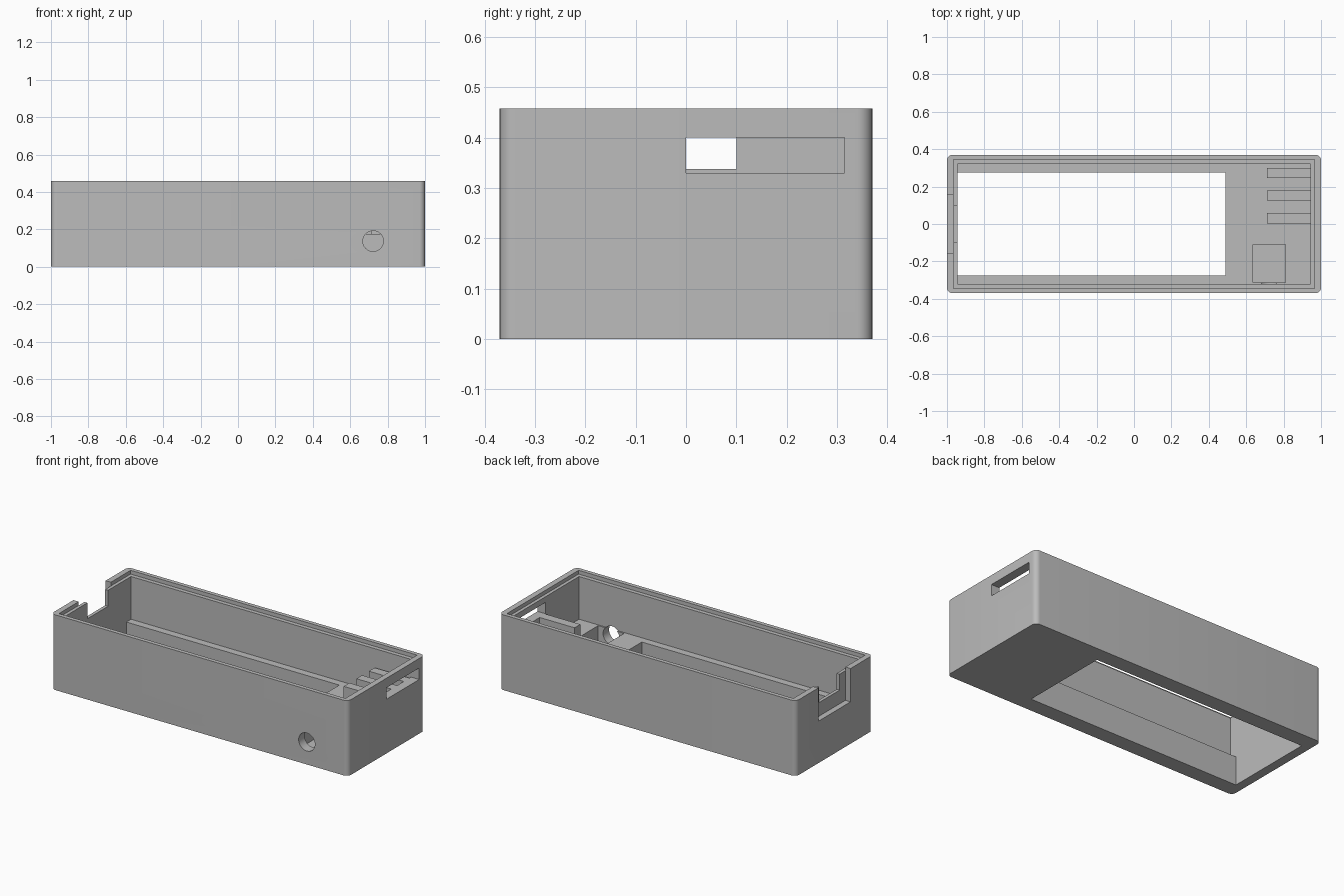
import bpy, bmesh, math
from mathutils import Matrix, Vector

default = bpy.data.objects.get("Cube")
if default:
    bpy.data.objects.remove(default, do_unlink=True)

grey = bpy.data.materials.new("plain_grey")
grey.use_nodes = True
grey.diffuse_color = (0.5, 0.5, 0.5, 1)
grey.node_tree.nodes["Principled BSDF"].inputs["Base Color"].default_value = (0.5, 0.5, 0.5, 1)

HEIGHT = 0.458
FLOOR = 0.175    # top of the thick floor
LEDGE = 0.435    # step that receives the lid
WALL_X, WALL_Y = 0.945, 0.32
OVER = 0.6       # cutters rise above the rim


def add_object(name, bm):
    mesh = bpy.data.meshes.new(name)
    bm.to_mesh(mesh)
    bm.free()
    mesh.materials.append(grey)
    obj = bpy.data.objects.new(name, mesh)
    bpy.context.scene.collection.objects.link(obj)
    return obj


def box(name, x, y, z, corner=0):
    """Box from (min, max) ranges, with optional rounded upright edges."""
    bm = bmesh.new()
    bmesh.ops.create_cube(bm, size=1)
    for v in bm.verts:
        v.co = Vector([(r[0] + r[1]) / 2 + c * (r[1] - r[0])
                       for r, c in zip((x, y, z), v.co)])
    if corner:
        upright = [e for e in bm.edges
                   if abs(e.verts[0].co.z - e.verts[1].co.z) > 0.01]
        bmesh.ops.bevel(bm, geom=upright, offset=corner, segments=8,
                        profile=0.5, affect='EDGES')
    return add_object(name, bm)


def hole(name, x, z, radius, y):
    """Round cutter running along y."""
    bm = bmesh.new()
    place = Matrix.Translation((x, sum(y) / 2, z)) @ Matrix.Rotation(math.pi / 2, 4, 'X')
    bmesh.ops.create_cone(bm, cap_ends=True, segments=48, radius1=radius,
                          radius2=radius, depth=y[1] - y[0], matrix=place)
    return add_object(name, bm)


# Solid shell with rounded upright corners
case = box("case_body", (-1, 1), (-0.37, 0.37), (0, HEIGHT), corner=0.03)

cutters = [
    # Main cavity and stepped rim
    box("cavity_cutter", (-WALL_X, WALL_X), (-WALL_Y, WALL_Y), (FLOOR, OVER)),
    box("rim_cutter", (-0.965, 0.965), (-0.345, 0.345), (LEDGE, OVER)),
    # Large window through the floor
    box("window_cutter", (-WALL_X, 0.49), (-0.275, 0.275), (-0.1, 0.3)),
    # Pocket in the floor with a round hole through the front wall
    box("pocket_cutter", (0.635, 0.81), (-0.312, -0.11), (0.055, 0.3)),
    hole("round_hole_cutter", 0.7225, 0.137, 0.055, (-0.5, -0.2)),
    # Slot in the end wall
    box("slot_cutter", (0.9, 1.1), (0, 0.315), (0.33, 0.4)),
    # Stepped notch in the opposite end wall
    box("recess_cutter", (-1.1, -0.965), (-0.155, 0.155), (0.255, OVER)),
    box("notch_cutter", (-1.1, -0.9), (-0.1, 0.1), (0.338, OVER)),
]
for cutter in cutters:
    cutter.hide_render = True
    mod = case.modifiers.new(cutter.name, 'BOOLEAN')
    mod.operation = 'DIFFERENCE'
    mod.solver = 'EXACT'
    mod.object = cutter

# Bake the cuts and discard the cutters
bpy.context.view_layer.update()
graph = bpy.context.evaluated_depsgraph_get()
cut_mesh = bpy.data.meshes.new_from_object(case.evaluated_get(graph))
case.modifiers.clear()
case.data = cut_mesh
for cutter in cutters:
    bpy.data.objects.remove(cutter, do_unlink=True)

# Three support ribs behind the slot
for i, y in enumerate((0.003, 0.125, 0.245)):
    box(f"support_rib_{i + 1}", (0.71, WALL_X), (y, y + 0.055), (FLOOR - 0.01, 0.33))

# Smooth rounded corners, sharp elsewhere
bpy.ops.object.select_all(action='DESELECT')
case.select_set(True)
bpy.context.view_layer.objects.active = case
bpy.ops.object.shade_smooth_by_angle(angle=math.radians(30))
